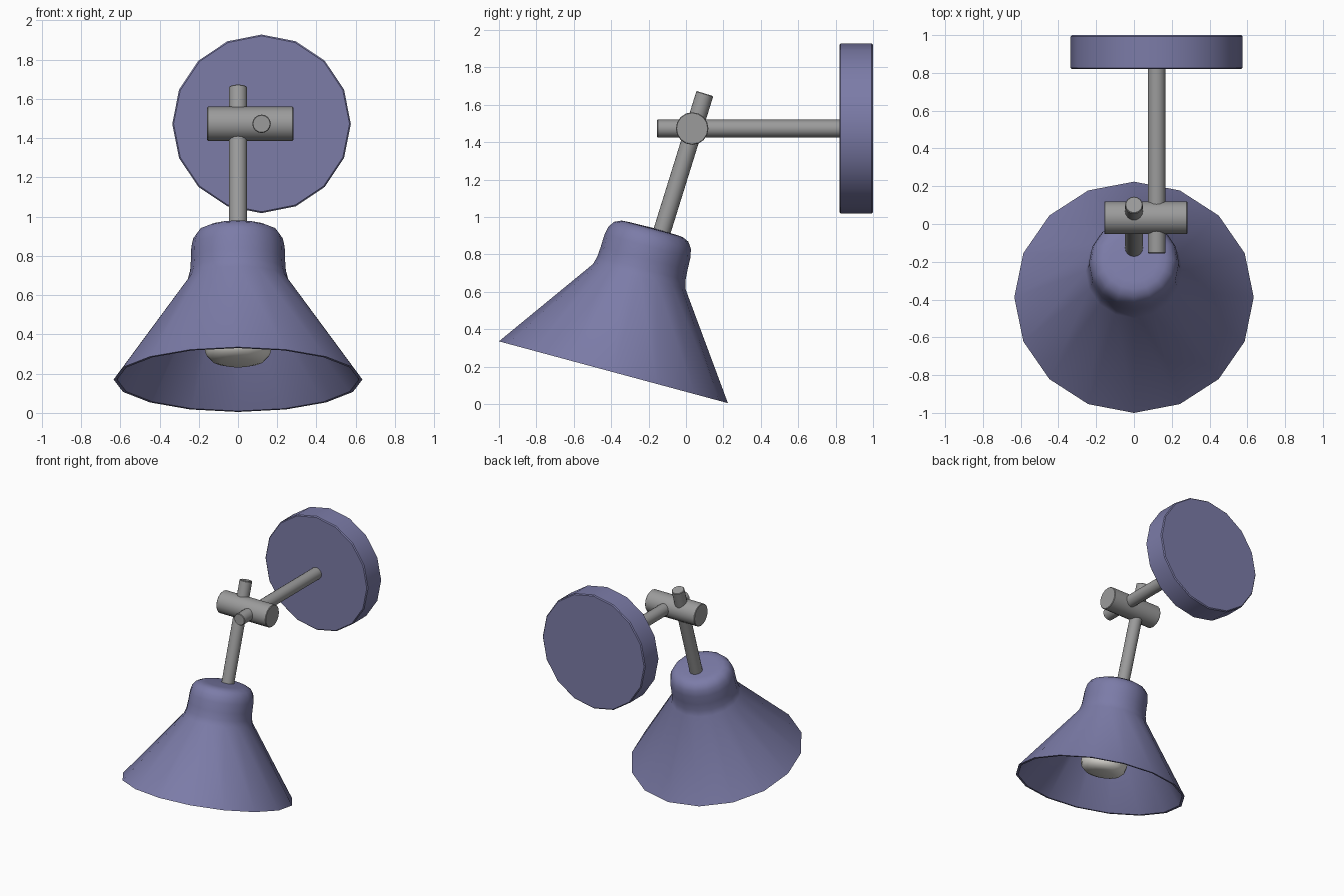
import bpy, bmesh, math
from mathutils import Matrix, Vector

if "Cube" in bpy.data.objects:
    bpy.data.objects.remove(bpy.data.objects["Cube"])


def material(name, rgb):
    m = bpy.data.materials.new(name)
    m.diffuse_color = (*rgb, 1)
    m.use_nodes = True
    m.node_tree.nodes["Principled BSDF"].inputs["Base Color"].default_value = m.diffuse_color
    return m


PURPLE = material("dusty_purple", (0.20, 0.20, 0.39))
METAL = material("grey_metal", (0.33, 0.33, 0.33))
WHITE = material("warm_white", (0.82, 0.80, 0.75))


def lathe(name, profile, origin, rot, mat, segs=16, angle=35):
    """Spin an (r, height) profile round local z, then place it."""
    bm = bmesh.new()
    rings = []
    for r, h in profile:
        if r == 0:
            rings.append([bm.verts.new((0, 0, h))])
        else:
            rings.append([bm.verts.new((r * math.cos(2 * math.pi * i / segs),
                                        r * math.sin(2 * math.pi * i / segs), h))
                          for i in range(segs)])
    for a, b in zip(rings, rings[1:]):
        for i in range(segs):
            j = (i + 1) % segs
            quad = [a[i % len(a)], a[j % len(a)], b[j % len(b)], b[i % len(b)]]
            bm.faces.new(list(dict.fromkeys(quad)))
    bmesh.ops.recalc_face_normals(bm, faces=bm.faces)
    bm.transform(Matrix.Translation(origin) @ rot)
    me = bpy.data.meshes.new(name)
    bm.to_mesh(me)
    bm.free()
    me.materials.append(mat)
    ob = bpy.data.objects.new(name, me)
    bpy.context.collection.objects.link(ob)
    bpy.ops.object.select_all(action='DESELECT')
    ob.select_set(True)
    bpy.context.view_layer.objects.active = ob
    bpy.ops.object.shade_smooth_by_angle(angle=math.radians(angle))
    return ob


def cylinder(name, start, rot, radius, length, mat, bevel=0.004, segs=16):
    prof = [(0, 0), (radius - bevel, 0), (radius, bevel),
            (radius, length - bevel), (radius - bevel, length), (0, length)]
    return lathe(name, prof, start, rot, mat, segs)


def tilt(deg, axis='X'):
    return Matrix.Rotation(math.radians(deg), 4, axis)


# Wall plate and the horizontal arm that grows out of it
cylinder("wall_plate", Vector((0.12, 0.82, 1.473)), tilt(-90), 0.455, 0.18, PURPLE, 0.007)
cylinder("wall_arm", Vector((0.12, -0.155, 1.473)), tilt(-90), 0.047, 0.99, METAL)

# Cross joint and the leaning rod that holds the shade
cylinder("cross_joint", Vector((-0.157, 0.033, 1.473)), tilt(90, 'Y'), 0.087, 0.439, METAL)
lean = tilt(-17.3)
cylinder("shade_rod", Vector((0, 0.101, 1.66)) - lean @ Vector((0, 0, 0.83)),
         lean, 0.047, 0.83, METAL)

# Shade: open cone with a rounded neck, outer skin then inner skin
rim = Vector((0, -0.388, 0.17))
shade_rot = tilt(-15.1)
shade = [(0, 0.80), (0.13, 0.797), (0.17, 0.794), (0.205, 0.778), (0.228, 0.745),
         (0.238, 0.70), (0.24, 0.63), (0.244, 0.575), (0.256, 0.53), (0.634, 0),
         (0.616, 0), (0.24, 0.522), (0.222, 0.60), (0.215, 0.73), (0, 0.775)]
lathe("lamp_shade", shade, rim, shade_rot, PURPLE)

# Bulb hanging inside the shade
bulb = [(0, 0.085), (0.09, 0.088), (0.135, 0.102), (0.162, 0.13), (0.174, 0.17),
        (0.172, 0.23), (0.15, 0.31), (0.11, 0.40), (0.08, 0.48), (0.08, 0.77), (0, 0.77)]
lathe("bulb", bulb, rim, shade_rot, WHITE)
